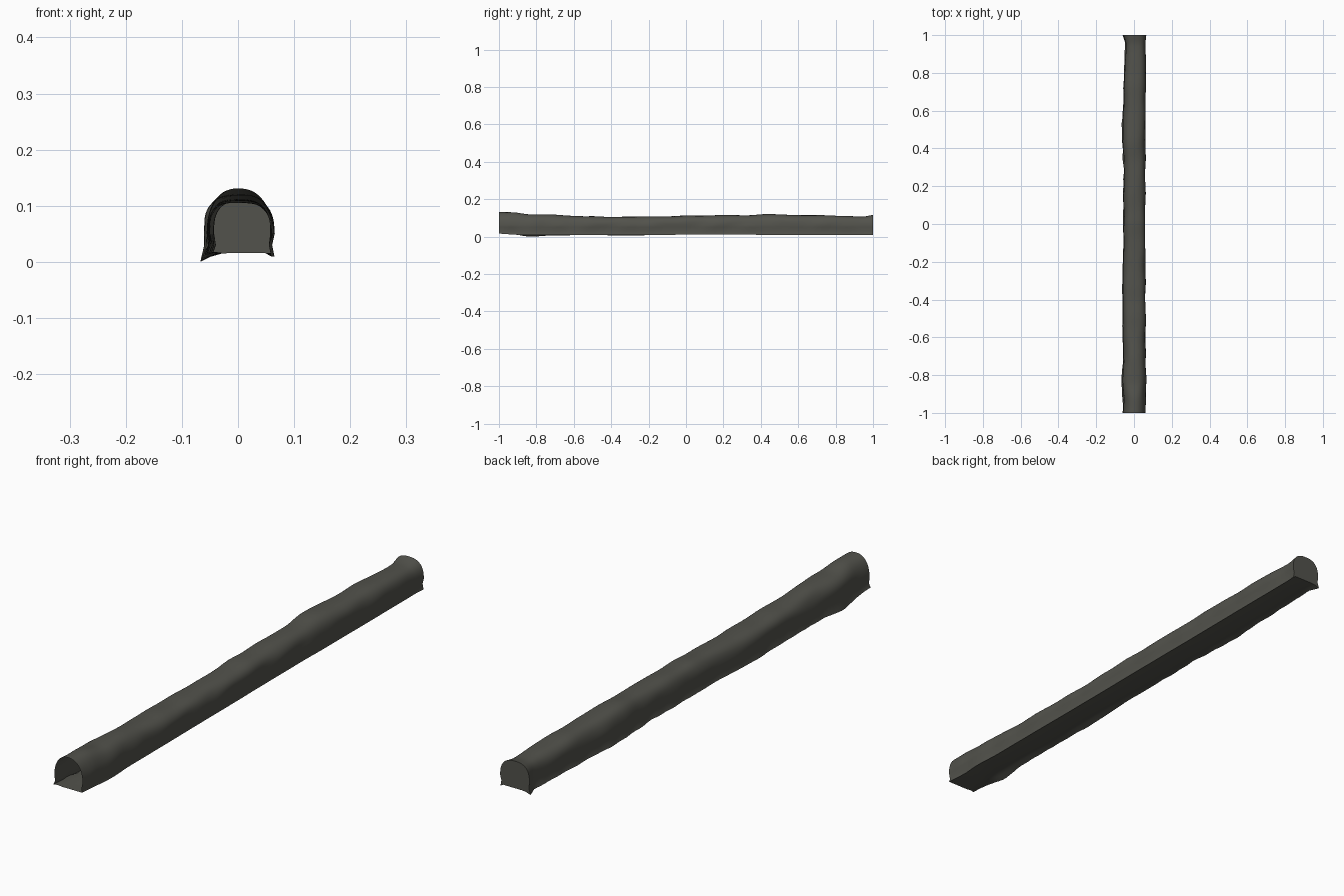
import bpy, bmesh, math, random
from mathutils import Vector, noise

if "Cube" in bpy.data.objects:
    bpy.data.objects.remove(bpy.data.objects["Cube"])

random.seed(4)
rock = bpy.data.materials.new("dark olive grey rock")
rock.diffuse_color = (0.085, 0.085, 0.072, 1)
rock.use_nodes = True
rock.node_tree.nodes["Principled BSDF"].inputs["Base Color"].default_value = rock.diffuse_color

# stations along the tunnel: y, left x, right x, left foot z, crown z, roundness (1 arch, 0 box)
STATIONS = [
    (-1.00, -.060, .060, .020, .135, 1.0),
    (-0.93, -.060, .060, .016, .133, 1.0),
    (-0.83, -.067, .066, .004, .123, .8),
    (-0.72, -.059, .061, .010, .120, .7),
    (-0.52, -.061, .061, .013, .112, .4),
    (-0.32, -.062, .060, .010, .109, .4),
    (-0.08, -.056, .060, .014, .112, .4),
    (0.02, -.058, .060, .015, .118, .5),
    (0.30, -.056, .060, .015, .119, .5),
    (0.47, -.064, .061, .013, .124, .6),
    (0.70, -.056, .062, .014, .119, .5),
    (0.96, -.047, .062, .014, .113, .3),
    (1.00, -.060, .065, .012, .121, .6),
]
ROWS, ARC = 100, 28


def station(y):
    for a, b in zip(STATIONS, STATIONS[1:]):
        if y <= b[0]:
            t = (y - a[0]) / (b[0] - a[0])
            t = t * t * (3 - 2 * t)
            return [p + (q - p) * t for p, q in zip(a, b)][1:]
    return STATIONS[-1][1:]


def section(y):
    """Closed cross-section: uneven arch from right foot to left foot, then floor."""
    left, right, foot, crown, rnd = station(y)
    cx, half = (left + right) / 2, (right - left) / 2
    base = 0.055
    power = 0.62 + 0.26 * rnd
    fade = min(1, (1 - abs(y)) / 0.06)
    pts = [Vector((right - .001, y, max(foot, .014))), Vector((right - .005, y, .034))]
    for i in range(ARC + 1):
        a = math.pi * i / ARC
        c, s = math.cos(a), math.sin(a)
        w = half * (1 if c > 0 else .93)
        x = cx + w * math.copysign(abs(c) ** power, c)
        z = base + (crown - base) * abs(s) ** power
        bump = noise.noise(Vector((x * 14, y * 9, z * 14))) * .006 * fade
        x += bump * c
        z += bump * s * .6
        pts.append(Vector((x, y, z)))
    wob = noise.noise(Vector((3, y * 16, 1))) * .005 * fade
    pts += [Vector((left + .007 + wob, y, .034)), Vector((left + wob, y, foot)),
            Vector((left + .018, y, (foot + .02) / 2 + .002)), Vector((left + .034, y, .02)),
            Vector((right - .012, y, .02))]
    return pts


# tunnel: lofted wall and floor, open at the front, sealed at the back
bm = bmesh.new()
rings = []
for r in range(ROWS + 1):
    y = -1 + 2 * r / ROWS
    rings.append([bm.verts.new(p) for p in section(y)])
n = len(rings[0])
for a, b in zip(rings, rings[1:]):
    for i in range(n):
        j = (i + 1) % n
        bm.faces.new((a[i], b[i], b[j], a[j]))
bm.faces.new(rings[-1])
bmesh.ops.recalc_face_normals(bm, faces=bm.faces)
mesh = bpy.data.meshes.new("tunnel")
bm.to_mesh(mesh)
bm.free()
tunnel = bpy.data.objects.new("tunnel", mesh)
bpy.context.collection.objects.link(tunnel)
mesh.materials.append(rock)

# stand on the ground
low = min(v.co.z for v in mesh.vertices)
for v in mesh.vertices:
    v.co.z -= low

bpy.context.view_layer.objects.active = tunnel
tunnel.select_set(True)
bpy.ops.object.shade_smooth_by_angle(angle=math.radians(40))
